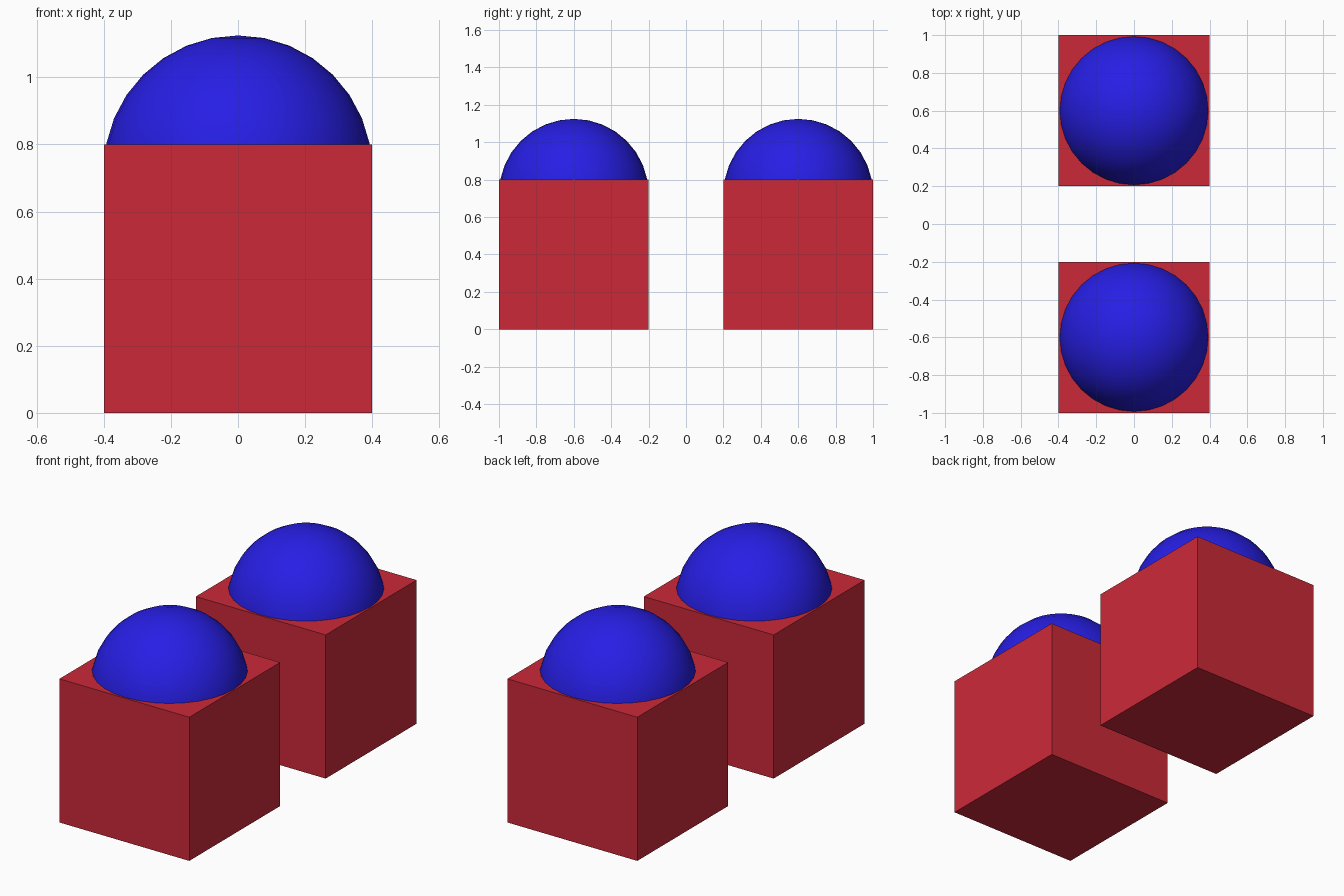
import bpy

if "Cube" in bpy.data.objects:
    bpy.data.objects.remove(bpy.data.objects["Cube"])


def material(name, color):
    mat = bpy.data.materials.new(name)
    mat.diffuse_color = color
    mat.use_nodes = True
    mat.node_tree.nodes["Principled BSDF"].inputs["Base Color"].default_value = mat.diffuse_color
    return mat


red = material("red", (0.6, 0.022, 0.04, 1))
blue = material("blue", (0.02, 0.013, 0.78, 1))

SIZE = 0.8      # block edge length
RADIUS = 0.4    # ball radius
BALL_Z = 0.725  # ball centre, sunk into the block

for side, y in (("front", -0.6), ("back", 0.6)):
    # Cubic block standing on the ground
    bpy.ops.mesh.primitive_cube_add(size=SIZE, location=(0, y, SIZE / 2))
    block = bpy.context.object
    block.name = f"{side}_block"
    block.data.materials.append(red)

    # Smooth ball whose cap shows as a dome
    bpy.ops.mesh.primitive_uv_sphere_add(segments=32, ring_count=16,
                                         radius=RADIUS, location=(0, y, BALL_Z))
    dome = bpy.context.object
    dome.name = f"{side}_dome"
    dome.data.materials.append(blue)
    bpy.ops.object.shade_smooth()
